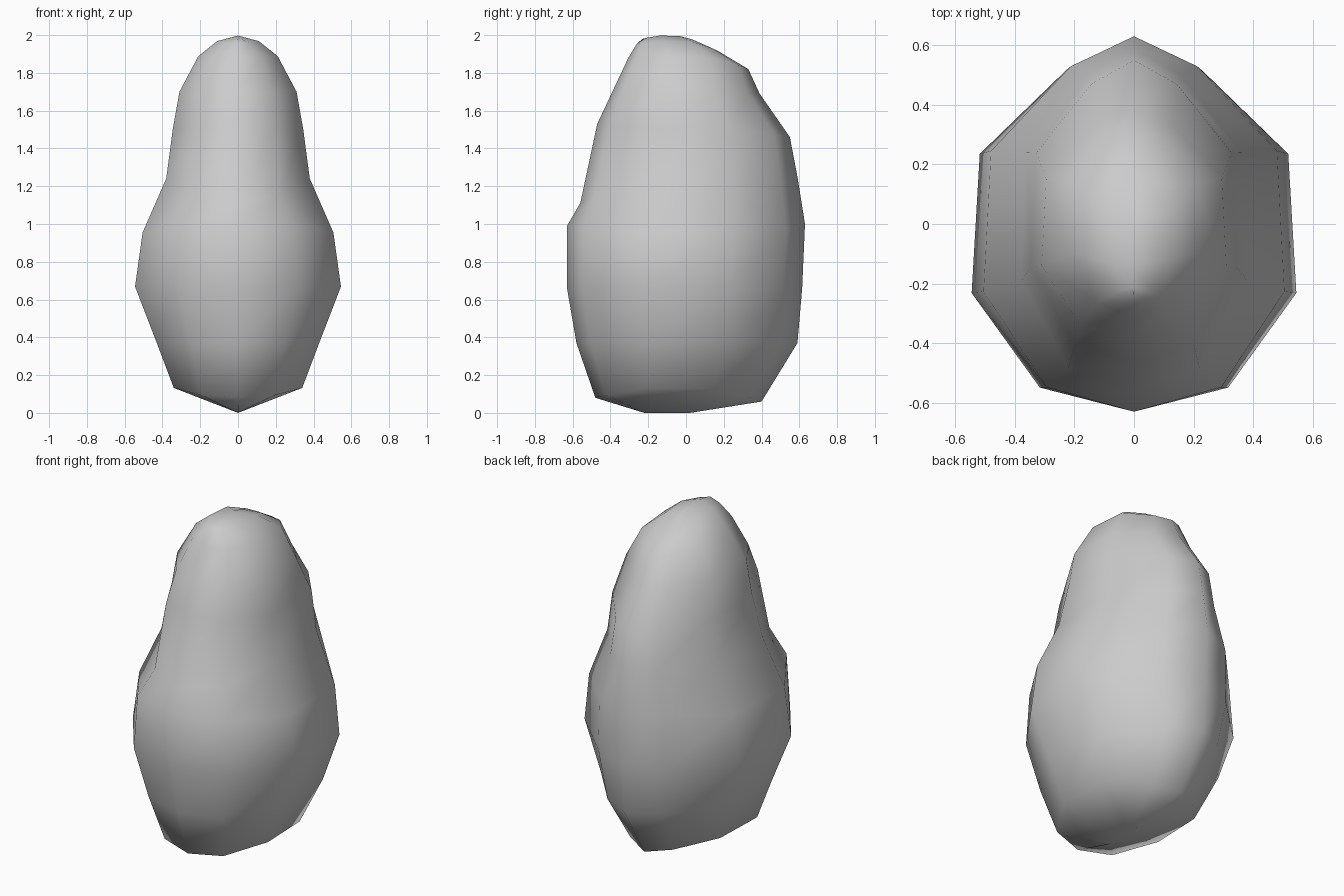
import bpy, bmesh

cube = bpy.data.objects.get("Cube")
if cube:
    bpy.data.objects.remove(cube)

stone = bpy.data.materials.new("stone_grey")
stone.use_nodes = True
GREY = (0.6, 0.6, 0.6, 1)
stone.diffuse_color = GREY
stone.node_tree.nodes["Principled BSDF"].inputs["Base Color"].default_value = GREY

# Ten-sided cross-section, half outline from front to back (unit width, unit depth)
HALF = [(0, -1), (0.58, -0.87), (1, -0.36), (0.95, 0.39), (0.42, 0.84), (0, 1)]
OUTLINE = HALF + [(-x, y) for x, y in HALF[-2:0:-1]]

# Rings: half width, side height, (front y, front z), (back y, back z)
RINGS = [
    (0.00, 0.00, (-0.22, 0.00), (0.02, 0.00)),
    (0.34, 0.14, (-0.48, 0.08), (0.40, 0.06)),
    (0.43, 0.37, (-0.58, 0.37), (0.59, 0.37)),
    (0.545, 0.67, (-0.63, 0.66), (0.615, 0.66)),
    (0.505, 0.95, (-0.63, 0.99), (0.63, 1.00)),
    (0.38, 1.26, (-0.56, 1.11), (0.59, 1.25)),
    (0.345, 1.50, (-0.47, 1.53), (0.55, 1.46)),
    (0.31, 1.70, (-0.39, 1.70), (0.39, 1.69)),
    (0.21, 1.89, (-0.305, 1.88), (0.33, 1.82)),
    (0.11, 1.97, (-0.26, 1.955), (0.18, 1.91)),
    (0.00, 2.00, (-0.23, 1.98), (0.05, 1.97)),
]


def ring_points(width, side_z, front, back):
    """Points of one ring, its height bending from the sides to each end."""
    middle = (front[0] + back[0]) / 2
    depth = (back[0] - front[0]) / 2
    for x, y in OUTLINE:
        end_z = front[1] if y < 0 else back[1]
        yield x * width, middle + y * depth, side_z + (end_z - side_z) * y * y


# Boulder body: lofted rings closing into a ridge above and a keel below
bm = bmesh.new()
loops = [[bm.verts.new(p) for p in ring_points(*ring)] for ring in RINGS]
for low, high in zip(loops, loops[1:]):
    for i in range(len(OUTLINE)):
        j = (i + 1) % len(OUTLINE)
        bm.faces.new((low[i], low[j], high[j], high[i]))
bmesh.ops.remove_doubles(bm, verts=bm.verts[:], dist=0.0005)
bmesh.ops.recalc_face_normals(bm, faces=bm.faces[:])
for face in bm.faces:
    face.smooth = True

mesh = bpy.data.meshes.new("boulder")
bm.to_mesh(mesh)
bm.free()
mesh.materials.append(stone)
boulder = bpy.data.objects.new("boulder", mesh)
bpy.context.collection.objects.link(boulder)
